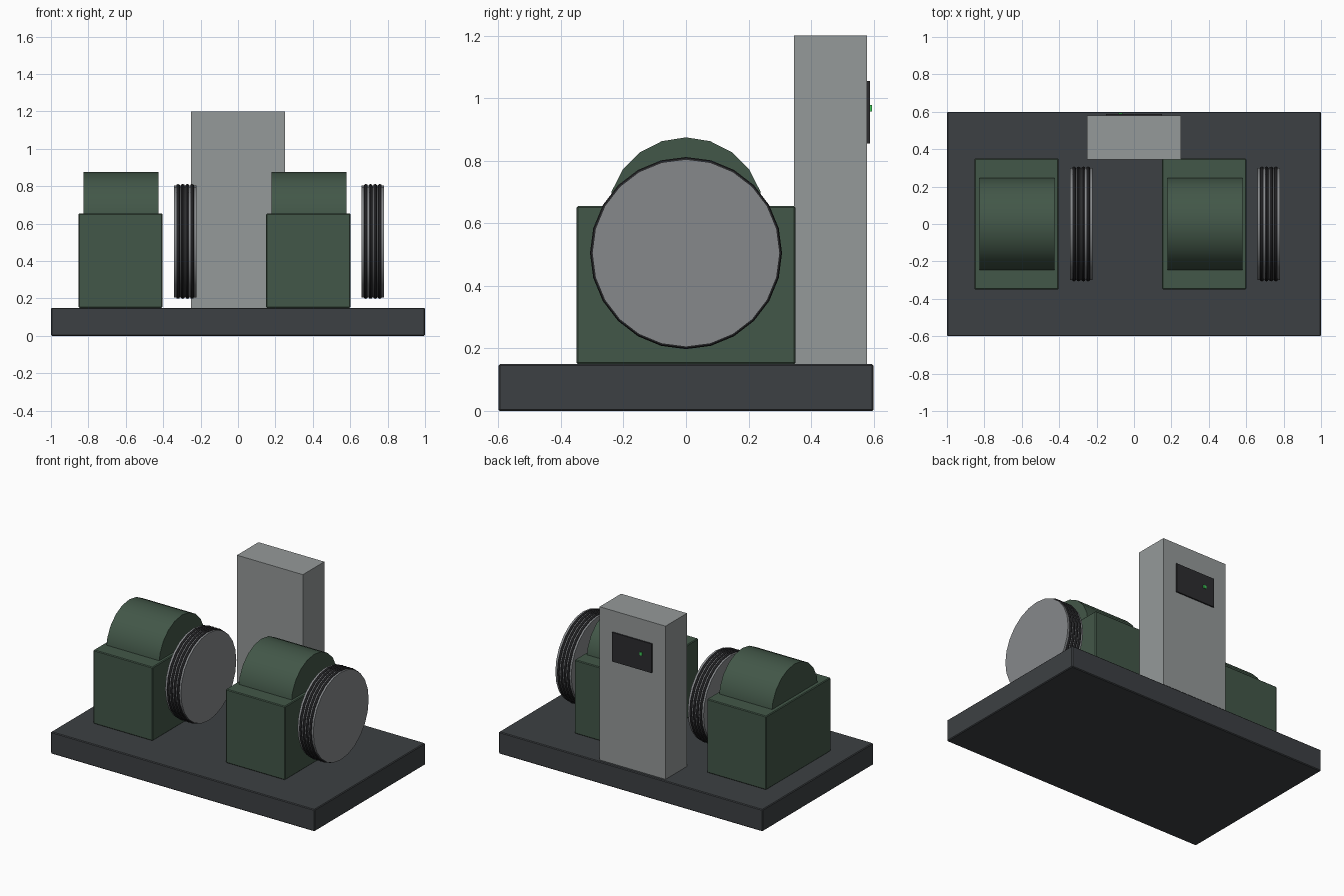
import bpy
from math import pi, radians

if "Cube" in bpy.data.objects:
    bpy.data.objects.remove(bpy.data.objects["Cube"])


def material(name, rgb):
    m = bpy.data.materials.new(name)
    m.diffuse_color = (*rgb, 1)
    m.use_nodes = True
    m.node_tree.nodes["Principled BSDF"].inputs["Base Color"].default_value = m.diffuse_color
    return m


dark = material("dark_steel", (0.046, 0.051, 0.056))
green = material("green_paint", (0.055, 0.095, 0.065))
steel = material("sheave_steel", (0.24, 0.25, 0.26))
rope = material("groove_black", (0.025, 0.025, 0.028))
grey = material("cabinet_grey", (0.30, 0.32, 0.32))
lamp = material("lamp_green", (0.05, 0.6, 0.1))


def finish(name, mat, smooth=False):
    ob = bpy.context.object
    ob.name = name
    ob.data.materials.append(mat)
    if smooth:
        bpy.ops.object.shade_smooth_by_angle(angle=radians(35))
    return ob


def box(name, lo, hi, mat, bevel=0):
    bpy.ops.mesh.primitive_cube_add(size=1, location=[(a + b) / 2 for a, b in zip(lo, hi)])
    bpy.context.object.scale = [b - a for a, b in zip(lo, hi)]
    bpy.ops.object.transform_apply(location=False, rotation=False, scale=True)
    ob = finish(name, mat)
    if bevel:
        ob.modifiers.new("edge", "BEVEL").width = bevel
    return ob


def x_cylinder(name, x, z, radius, length, sides, mat):
    bpy.ops.mesh.primitive_cylinder_add(vertices=sides, radius=radius, depth=length,
                                        location=(x, 0, z), rotation=(0, pi / 2, 0))
    return finish(name, mat, True)


# Base plate
box("base_plate", (-1, -0.6, 0), (1, 0.6, 0.15), dark, 0.005)

# Two identical machines: housing, motor drum and grooved sheave
for side, x in (("left", -0.628), ("right", 0.376)):
    box(side + "_housing", (x - 0.225, -0.35, 0.15), (x + 0.225, 0.35, 0.655), green, 0.005)
    x_cylinder(side + "_motor", x + 0.003, 0.625, 0.25, 0.4, 20, green)
    sx = x + 0.345
    x_cylinder(side + "_sheave", sx, 0.505, 0.3, 0.12, 24, steel)
    for i in range(4):
        bpy.ops.mesh.primitive_torus_add(major_segments=24, minor_segments=8,
                                         major_radius=0.296, minor_radius=0.011,
                                         location=(sx + (i - 1.5) * 0.025, 0, 0.505),
                                         rotation=(0, pi / 2, 0))
        finish(f"{side}_sheave_ring_{i + 1}", rope, True)

# Control cabinet with rear display and lamp
box("control_cabinet", (-0.25, 0.346, 0.15), (0.25, 0.579, 1.2), grey)
box("display_panel", (-0.15, 0.575, 0.855), (0.15, 0.588, 1.055), rope)
box("status_lamp", (-0.082, 0.585, 0.958), (-0.062, 0.594, 0.978), lamp)
